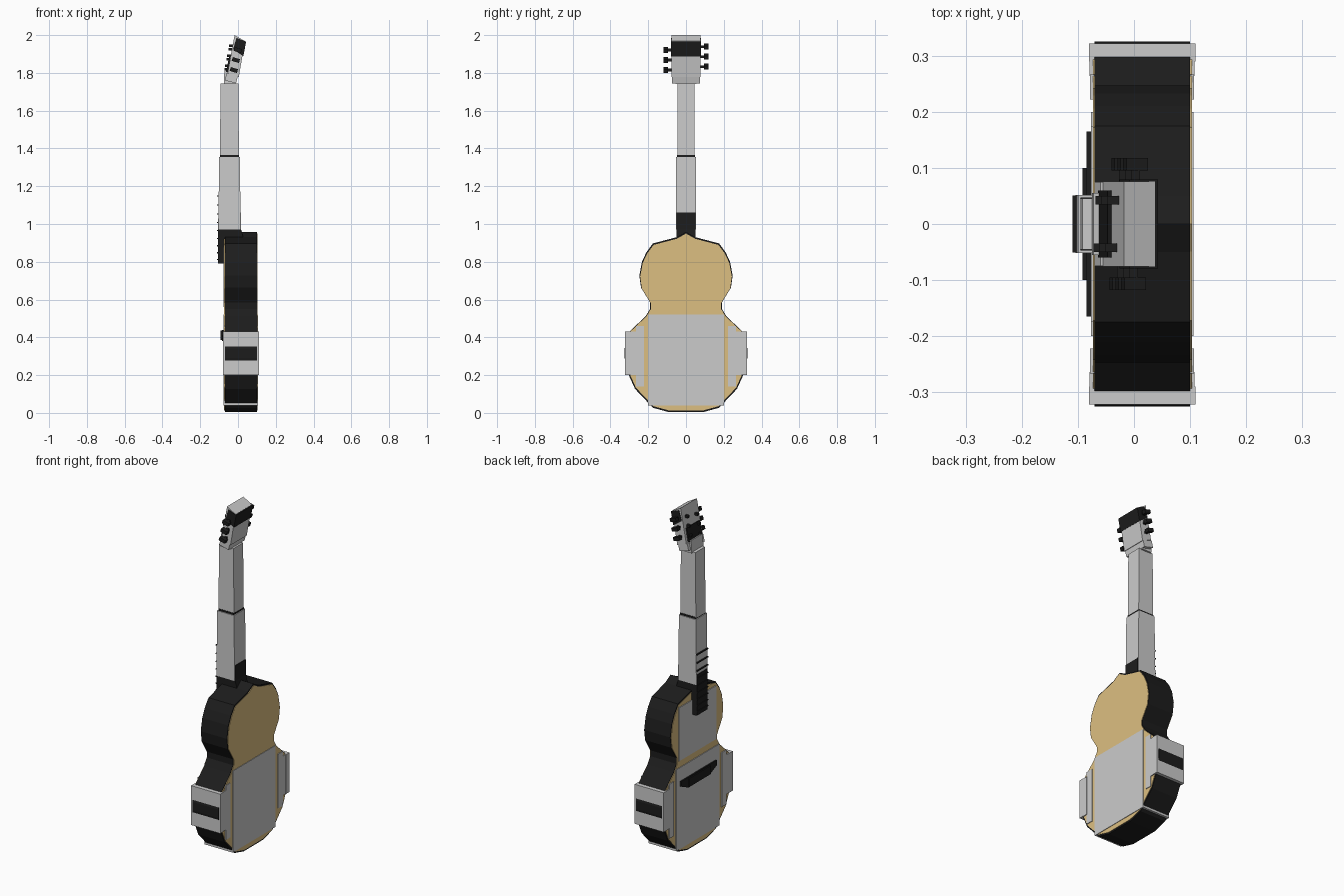
import bpy, bmesh, math

if "Cube" in bpy.data.objects:
    bpy.data.objects.remove(bpy.data.objects["Cube"])


def material(name, color):
    m = bpy.data.materials.new(name)
    m.diffuse_color = (*color, 1)
    m.use_nodes = True
    m.node_tree.nodes["Principled BSDF"].inputs["Base Color"].default_value = m.diffuse_color
    return m


BLACK = material("black", (0.012, 0.012, 0.012))
TAN = material("tan", (0.72, 0.52, 0.22))


def finish(name, bm, mat):
    bmesh.ops.recalc_face_normals(bm, faces=bm.faces)
    me = bpy.data.meshes.new(name)
    bm.to_mesh(me)
    bm.free()
    ob = bpy.data.objects.new(name, me)
    bpy.context.collection.objects.link(ob)
    if mat:
        me.materials.append(mat)
    return ob


def prism(name, pts, vec, mat=None):
    """Extrude a flat polygon of 3D points along vec."""
    bm = bmesh.new()
    f = bm.faces.new([bm.verts.new(p) for p in pts])
    new = bmesh.ops.extrude_face_region(bm, geom=[f])["geom"]
    bmesh.ops.translate(bm, vec=vec, verts=[v for v in new if isinstance(v, bmesh.types.BMVert)])
    # the starting face is kept as the rear cap
    if not f.is_valid or len(bm.faces) < len(pts) + 2:
        bm.faces.new([v for v in bm.verts][:len(pts)])
    return finish(name, bm, mat)


def box(name, x, y, z, mat=None):
    pts = [(x[0], y[0], z[0]), (x[0], y[1], z[0]), (x[0], y[1], z[1]), (x[0], y[0], z[1])]
    return prism(name, pts, (x[1] - x[0], 0, 0), mat)


def side_profile(name, xz, half, mat=None):
    """Extrude an (x, z) profile symmetrically across y."""
    return prism(name, [(x, -half, z) for x, z in xz], (0, 2 * half, 0), mat)


# Body outline, right half as (y, z) from bottom to top
half = [(0.09, 0.004), (0.175, 0.027), (0.27, 0.127), (0.303, 0.20), (0.325, 0.29),
        (0.325, 0.34), (0.30, 0.43), (0.215, 0.51), (0.19, 0.55), (0.19, 0.585),
        (0.238, 0.663), (0.247, 0.727), (0.233, 0.80), (0.21, 0.85), (0.175, 0.897),
        (0.05, 0.93)]
outline = half + [(0, 0.958)] + [(-y, z) for y, z in reversed(half)]


def body_layer(name, x0, x1, s, mat):
    pts = [(x0, y * s, 0.47 + (z - 0.47) * s) for y, z in outline]
    prism(name, pts, (x1 - x0, 0, 0), mat)


body_layer("body_sides", -0.07, 0.10, 1.0, BLACK)
body_layer("body_top", -0.073, -0.06, 0.982, TAN)
body_layer("body_back", 0.09, 0.103, 0.982, TAN)

# Grey panels on the body
box("lower_panel", (-0.077, 0.106), (-0.2, 0.2), (0.04, 0.52))
box("upper_panel", (-0.077, -0.06), (-0.175, 0.175), (0.56, 0.875))
for s, side in ((1, "right"), (-1, "left")):
    box(side + "_side_strip", (-0.078, 0.107), sorted((s * 0.222, s * 0.266)), (0.14, 0.46))
    box(side + "_side_block", (-0.08, 0.11), sorted((s * 0.29, s * 0.322)), (0.20, 0.432))
    box(side + "_side_flange", (-0.079, 0.108), sorted((s * 0.264, s * 0.29)), (0.20, 0.432))

# Bridge
prism("bridge", [(-0.085, -0.165, 0.44), (-0.085, 0.165, 0.44), (-0.085, 0.165, 0.41),
                 (-0.085, 0.10, 0.38), (-0.085, -0.10, 0.38), (-0.085, -0.165, 0.41)],
      (0.02, 0, 0), BLACK)
box("saddle", (-0.092, -0.07), (-0.10, 0.10), (0.385, 0.435), BLACK)

# Neck, heel and fretboard
side_profile("lower_neck", [(-0.104, 0.97), (0.014, 0.97), (0.010, 1.355), (-0.10, 1.355)], 0.052)
side_profile("upper_neck", [(-0.096, 1.36), (0.005, 1.36), (0.002, 1.745), (-0.092, 1.745)], 0.045)
box("neck_joint", (-0.095, 0.005), (-0.047, 0.047), (1.34, 1.366), BLACK)
side_profile("heel", [(-0.08, 0.92), (0.03, 0.92), (0.017, 0.97), (0.016, 1.06), (-0.08, 1.06)],
             0.05, BLACK)
box("fretboard", (-0.106, -0.07), (-0.051, 0.051), (0.79, 1.03), BLACK)
for i in range(9):
    z = 0.81 + i * 0.034 + i * i * 0.001
    box("fret", (-0.11, -0.10), (-0.051, 0.051), (z, z + 0.006), BLACK)

# Headstock
side_profile("nut_block", [(-0.075, 1.74), (-0.012, 1.74), (-0.012, 1.80), (-0.072, 1.815)], 0.055)
side_profile("headstock", [(-0.055, 1.80), (0.004, 1.777), (0.037, 1.968), (-0.018, 2.0)], 0.076)
side_profile("headstock_base", [(-0.07, 1.76), (-0.01, 1.745), (0.0, 1.785), (-0.06, 1.80)], 0.075)
side_profile("headstock_band", [(-0.026, 1.925), (0.028, 1.888), (0.043, 1.965), (-0.008, 1.985)],
             0.079, BLACK)
side_profile("tuner_plate", [(-0.064, 1.805), (-0.04, 1.80), (-0.025, 1.875), (-0.047, 1.885)],
             0.06, BLACK)

# Tuning pegs: three a side, following the tilt of the headstock
for s, lift in ((1, 0.018), (-1, 0.0)):
    for i in range(3):
        z = 1.815 + lift + i * 0.053
        x = -0.022 + (z - 1.815) * 0.2
        y0, y1, y2 = 0.07 * s, 0.095 * s, 0.118 * s
        box("peg_shaft", (x - 0.008, x + 0.008), sorted((y0, y1)), (z - 0.007, z + 0.007), BLACK)
        side = [(x - 0.022, y1, z - 0.004), (x + 0.016, y1, z - 0.016),
                (x + 0.022, y1, z + 0.004), (x - 0.016, y1, z + 0.016)]
        prism("peg_button", side, (0, y2 - y1, 0), BLACK)
        box("string_post", (x - 0.05, x - 0.02), sorted((s * 0.035, s * 0.05)),
            (z - 0.002, z + 0.012), BLACK)
